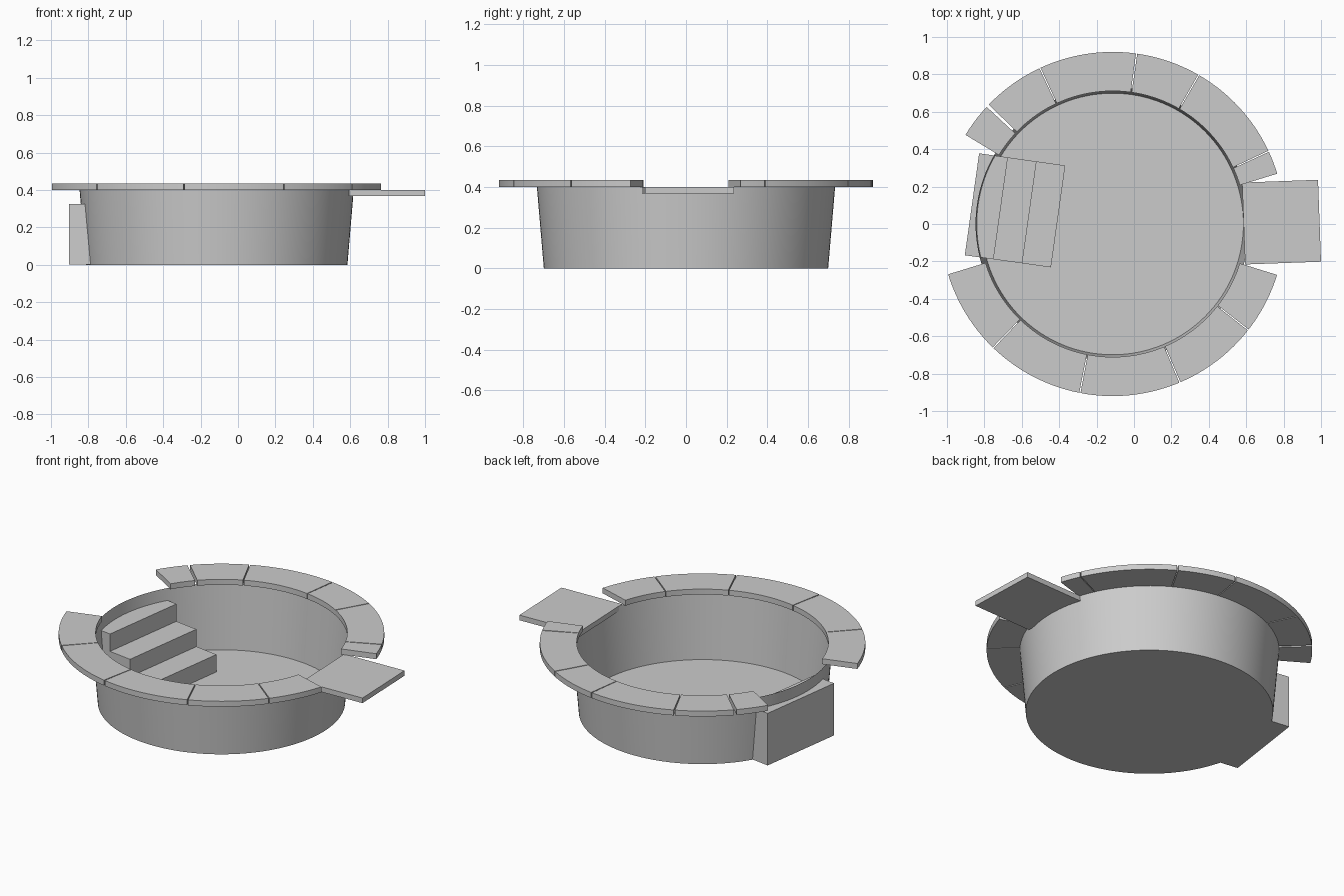
import bpy, bmesh
from math import radians, cos, sin, pi, ceil

if "Cube" in bpy.data.objects:
    bpy.data.objects.remove(bpy.data.objects["Cube"])

CX = -0.114          # pool axis
RIM_Z = 0.40


def make(name, verts, faces, loc=(0, 0, 0), rot=0.0, solid=True):
    me = bpy.data.meshes.new(name)
    me.from_pydata(verts, [], faces)
    if solid:
        bm = bmesh.new()
        bm.from_mesh(me)
        bmesh.ops.recalc_face_normals(bm, faces=bm.faces)
        bm.to_mesh(me)
        bm.free()
    ob = bpy.data.objects.new(name, me)
    ob.location = loc
    ob.rotation_euler[2] = radians(rot)
    bpy.context.collection.objects.link(ob)
    return ob


def smooth(ob):
    bpy.ops.object.select_all(action='DESELECT')
    bpy.context.view_layer.objects.active = ob
    ob.select_set(True)
    bpy.ops.object.shade_smooth_by_angle(angle=radians(30))


def prism(name, outline, axis_pts, **kw):
    """Extrude a 2D x/z outline between two y values."""
    n = len(outline)
    verts = [(x, y, z) for y in axis_pts for x, z in outline]
    faces = [tuple(range(n)), tuple(range(n, 2 * n))]
    faces += [(i, (i + 1) % n, n + (i + 1) % n, n + i) for i in range(n)]
    return make(name, verts, faces, **kw)


def coping(name, a0, a1, r0=0.711, r1=0.920, z0=RIM_Z, z1=0.434):
    """Curved stone slab: rectangular section swept along an arc."""
    n = max(3, ceil((a1 - a0) / 2.5))
    verts, faces = [], []
    for i in range(n + 1):
        a = radians(a0 + (a1 - a0) * i / n)
        verts += [(r * cos(a), r * sin(a), z)
                  for r, z in ((r0, z0), (r1, z0), (r1, z1), (r0, z1))]
    for i in range(n):
        for k in range(4):
            p, q = 4 * i + k, 4 * i + (k + 1) % 4
            faces.append((p, q, q + 4, p + 4))
    faces += [(0, 1, 2, 3), tuple(4 * n + k for k in range(4))]
    smooth(make(name, verts, faces, loc=(CX, 0, 0)))


# Pool basin: thin, open, tapered shell with a flat floor
N = 128
ring = [(cos(2 * pi * i / N), sin(2 * pi * i / N)) for i in range(N)]
bv = [(0.699 * c, 0.699 * s, 0) for c, s in ring] + [(0.733 * c, 0.733 * s, RIM_Z) for c, s in ring]
bf = [tuple(reversed(range(N)))]
bf += [(i, (i + 1) % N, N + (i + 1) % N, N + i) for i in range(N)]
smooth(make("pool_basin", bv, bf, loc=(CX, 0, 0), solid=False))

# Coping slabs around the rim, open at the stairs and at the platform
back = [17, 25, 60, 82, 115, 136.6, 148.8]
front = [197, 226, 259, 293, 322, 342.8]
for side, cuts in (("back", back), ("front", front)):
    for i, (a, b) in enumerate(zip(cuts, cuts[1:])):
        gap0 = 0 if i == 0 else 0.2
        gap1 = 0 if i == len(cuts) - 2 else 0.2
        if b == 136.6 or a == 136.6:      # one joint is visibly wider
            gap0, gap1 = (0.5, gap1) if a == 136.6 else (gap0, 0.5)
        coping(f"coping_{side}_{i + 1}", a + gap0, b - gap1)

# Entry stairs: three steps passing through the wall
tread, rise = 0.155, 0.325 / 3
steps = [(-1.5 * tread, 0)]
for i in range(3):
    h = rise * (3 - i)
    steps += [(tread * (i - 1.5), h), (tread * (i - 0.5), h)]
steps.append((1.5 * tread, 0))
prism("entry_stairs", steps, (-0.275, 0.275), loc=(-0.636, 0.073, 0.001), rot=-8)

# Side platform
prism("side_platform", [(-0.203, 0.368), (0.203, 0.368), (0.203, RIM_Z), (-0.203, RIM_Z)],
      (-0.219, 0.219), loc=(0.789, 0.01, 0), rot=2.1)
